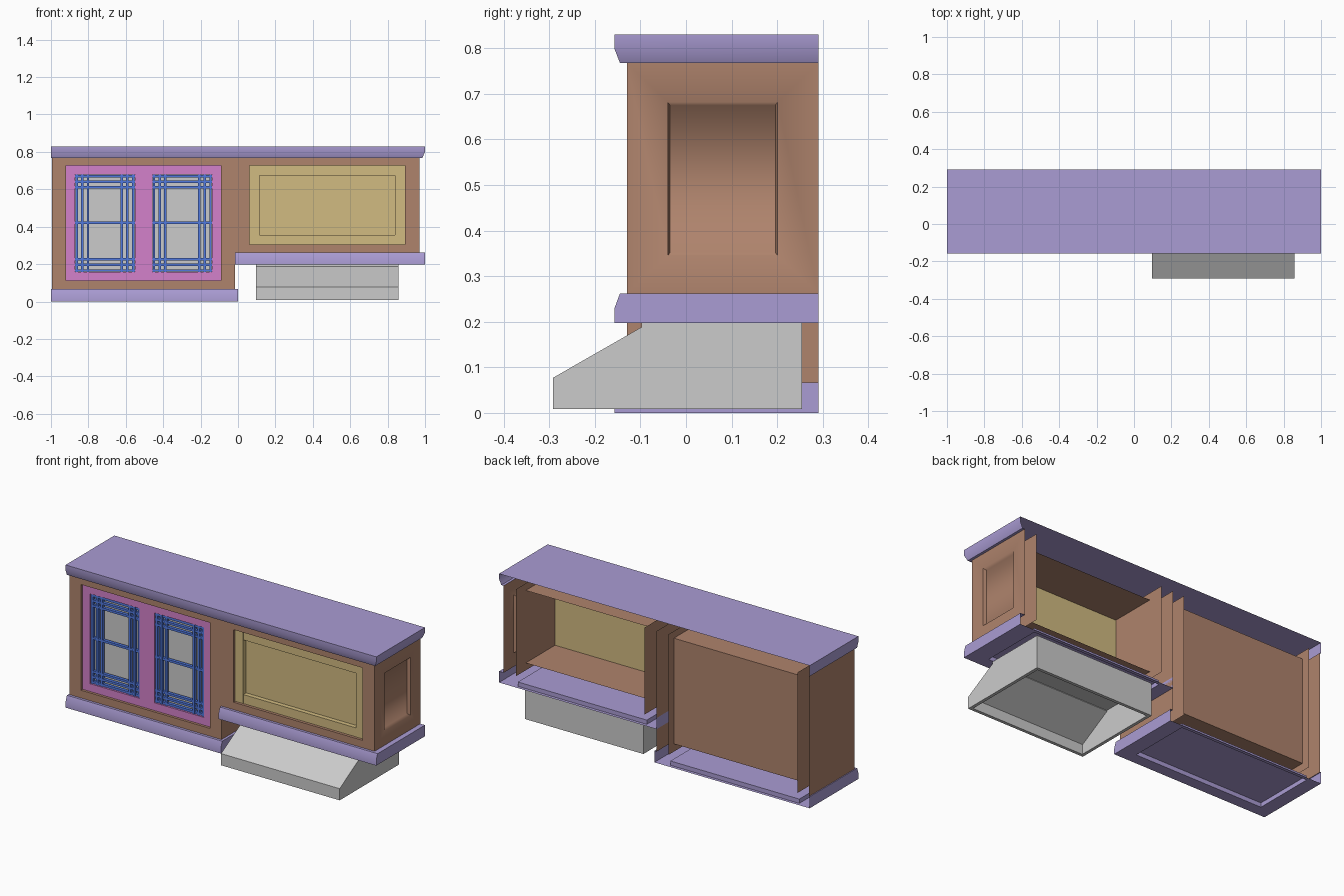
import bpy, bmesh
from mathutils import Vector

if "Cube" in bpy.data.objects:
    bpy.data.objects.remove(bpy.data.objects["Cube"])

FRONT, BACK, LIP = -0.13, 0.291, -0.157   # carcass face, open back, moulding nose


def material(name, rgb):
    m = bpy.data.materials.new(name)
    m.diffuse_color = (*[c ** 1.9 for c in rgb], 1)
    m.use_nodes = True
    m.node_tree.nodes["Principled BSDF"].inputs["Base Color"].default_value = m.diffuse_color
    return m


WOOD = material("wood", (0.64, 0.46, 0.37))
TRIM = material("trim", (0.62, 0.56, 0.80))
PANEL = material("panel", (0.79, 0.69, 0.45))
PINK = material("door_frame", (0.80, 0.45, 0.76))
BLUE = material("lattice", (0.27, 0.42, 0.85))


def finish(bm, name, mat=None, smooth=None):
    me = bpy.data.meshes.new(name)
    bm.to_mesh(me)
    bm.free()
    ob = bpy.data.objects.new(name, me)
    bpy.context.collection.objects.link(ob)
    if mat:
        me.materials.append(mat)
    if smooth:
        me.shade_smooth()
        me.set_sharp_from_angle(angle=smooth)
    return ob


def face(bm, *pts):
    return bm.faces.new([bm.verts.new(p) for p in pts])


def weld(bm):
    bmesh.ops.remove_doubles(bm, verts=bm.verts, dist=1e-5)
    bmesh.ops.recalc_face_normals(bm, faces=bm.faces)


def boxes(name, mat, specs):
    """One object from boxes given as (x0, x1, y0, y1, z0, z1)."""
    bm = bmesh.new()
    for x0, x1, y0, y1, z0, z1 in specs:
        for v in bmesh.ops.create_cube(bm, size=1)["verts"]:
            v.co = Vector(((x0 + x1) / 2 + v.co.x * (x1 - x0),
                           (y0 + y1) / 2 + v.co.y * (y1 - y0),
                           (z0 + z1) / 2 + v.co.z * (z1 - z0)))
    return finish(bm, name, mat)


def moulding(name, x0, x1, flat_z, lip_z, walls, taper=0.0, recess=None):
    """Three-sided sheet moulding, open at the back, capped by a flat plate."""
    bm = bmesh.new()
    mid = flat_z + (lip_z - flat_z) * 0.5
    profile = [(x0, LIP, x1, flat_z), (x0, LIP, x1, mid),
               (x0, LIP + 0.012, x1 - taper, lip_z),
               (walls[0], FRONT, walls[1], lip_z)]
    rows = [[bm.verts.new(p) for p in ((a, BACK, z), (a, y, z), (b, y, z), (b, BACK, z))]
            for a, y, b, z in profile]
    for r, s in zip(rows, rows[1:]):
        for i in range(3):
            bm.faces.new((r[i], r[i + 1], s[i + 1], s[i]))
    plate = bm.faces.new(rows[0])
    bmesh.ops.recalc_face_normals(bm, faces=bm.faces)
    if recess:
        # Sunken field in the underside, lined up with the cabinet opening
        for lift in (0, 0.025):
            bmesh.ops.inset_region(bm, faces=[plate], thickness=0.002, use_boundary=True)
            for v in plate.verts:
                v.co.x = recess[0] if v.co.x < (x0 + x1) / 2 else recess[1]
                v.co.y = -0.09 if v.co.y < 0.07 else 0.272
                v.co.z = flat_z + lift
    return finish(bm, name, TRIM, smooth=0.6)


def ring(bm, a, b):
    return [face(bm, a[i], a[(i + 1) % 4], b[(i + 1) % 4], b[i]) for i in range(4)]


def rect(x0, x1, z0, z1, y):
    return [(x0, y, z0), (x1, y, z0), (x1, y, z1), (x0, y, z1)]


def carcass(name, outer, hole, sides, depth, closed):
    """Face frame, inner box running backwards, and full-height upright sheets."""
    bm = bmesh.new()
    inner_back = rect(*hole, depth)
    ring(bm, rect(*outer, FRONT), rect(*hole, FRONT))
    ring(bm, rect(*hole, FRONT), inner_back)
    if closed:
        face(bm, *inner_back)
    weld(bm)
    # Outer walls plus the stile uprights beside the box
    z0, z1 = outer[2:]
    for x in sides:
        face(bm, (x, FRONT, z0), (x, BACK, z0), (x, BACK, z1), (x, FRONT, z1))
    for x in hole[:2]:
        face(bm, (x, depth, z0), (x, BACK, z0), (x, BACK, z1), (x, depth, z1))
        for a, b in ((z0, hole[2]), (hole[3], z1)):
            face(bm, (x, FRONT, a), (x, depth, a), (x, depth, b), (x, FRONT, b))
    return finish(bm, name, WOOD)


# Cabinet openings, then mouldings
L_HOLE = (-0.92, -0.09, 0.112, 0.727)
R_HOLE = (0.062, 0.892, 0.305, 0.727)
moulding("top_moulding", -1, 1, 0.83, 0.768, (-0.995, 0.97), taper=0.015)
moulding("left_bottom_moulding", -1, 0, 0, 0.067, (-0.995, -0.015), recess=L_HOLE)
moulding("right_bottom_moulding", -0.015, 1, 0.197, 0.262, (-0.015, 0.97), recess=R_HOLE)

# Cabinet carcasses share the dividing wall
carcass("left_cabinet", (-0.995, -0.015, 0.067, 0.768), L_HOLE, (-0.995, -0.015), 0.24, True)
carcass("right_cabinet", (-0.015, 0.97, 0.262, 0.768), R_HOLE, (), 0.2, False)


# Right end wall with a sunken field, softly shaded top to bottom only
def end_rect(y0, y1, z0, z1, x):
    return [(x, y0, z0), (x, y1, z0), (x, y1, z1), (x, y0, z1)]


bm = bmesh.new()
edge = end_rect(-0.04, 0.201, 0.345, 0.682, 0.97)
sunk = end_rect(-0.035, 0.196, 0.352, 0.675, 0.952)
ring(bm, end_rect(FRONT, BACK, 0.262, 0.768, 0.97), edge)
slopes = ring(bm, edge, sunk)
face(bm, *sunk)
weld(bm)
for f in bm.faces:
    f.smooth = True
for f in (slopes[1], slopes[3]):
    for e in f.edges:
        e.smooth = False
finish(bm, "right_end_panel", WOOD)

# Panelled door: full-height stiles, rails between them, sunken panel
x0, x1, z0, z1 = R_HOLE
w, y0, y1 = 0.052, -0.115, -0.07
boxes("right_door", PANEL, [
    (x0, x0 + w, y0, y1, z0, z1), (x1 - w, x1, y0, y1, z0, z1),
    (x0 + w, x1 - w, y0 + 0.0015, y1, z0, z0 + w),
    (x0 + w, x1 - w, y0 + 0.0015, y1, z1 - w, z1),
    (x0 + w, x1 - w, -0.087, y1, z0 + w, z1 - w)])

# Glazed door frame with two windows
WINDOWS = [(-0.872, -0.552), (-0.458, -0.138)]
WZ0, WZ1 = 0.157, 0.68
x0, x1, z0, z1 = L_HOLE
stiles = [(x0, WINDOWS[0][0]), (WINDOWS[0][1], WINDOWS[1][0]), (WINDOWS[1][1], x1)]
boxes("left_door_frame", PINK,
      [(a, b, y0, y1, z0, z1) for a, b in stiles] +
      [(a, b, y0, y1, c, d) for a, b in WINDOWS for c, d in ((z0, WZ0), (WZ1, z1))])

# Window glass and lattice bars
boxes("window_glass", None, [(a, b, -0.082, -0.076, WZ0, WZ1) for a, b in WINDOWS])
bars, h = [], 0.0065
for a, b in WINDOWS:
    for d in (0.009, 0.04, 0.07):
        for x in (a + d, b - d):
            bars.append((x - h, x + h, -0.110, -0.092, WZ0, WZ1))
    for z in (0.166, 0.196, 0.227, 0.422, 0.61, 0.64, 0.67):
        bars.append((a, b, -0.108, -0.090, z - h, z + h))
boxes("window_lattice", BLUE, bars)

# Extractor hood: extruded side profile, open underneath, given wall thickness
profile = [(-0.292, 0.009), (-0.292, 0.077), (-0.098, 0.188), (-0.098, 0.199),
           (0.255, 0.199), (0.255, 0.009)]
bm = bmesh.new()
lo, hi = ([bm.verts.new((x, y, z)) for y, z in profile] for x in (0.096, 0.859))
bm.faces.new(lo)
bm.faces.new(hi[::-1])
for i in range(5):
    bm.faces.new((lo[i], lo[i + 1], hi[i + 1], hi[i]))
bmesh.ops.recalc_face_normals(bm, faces=bm.faces)
hood = finish(bm, "range_hood")
mod = hood.modifiers.new("wall", "SOLIDIFY")
mod.thickness = 0.018
mod.offset = -1 if hood.data.polygons[0].normal.x < 0 else 1
mod.use_even_offset = True
